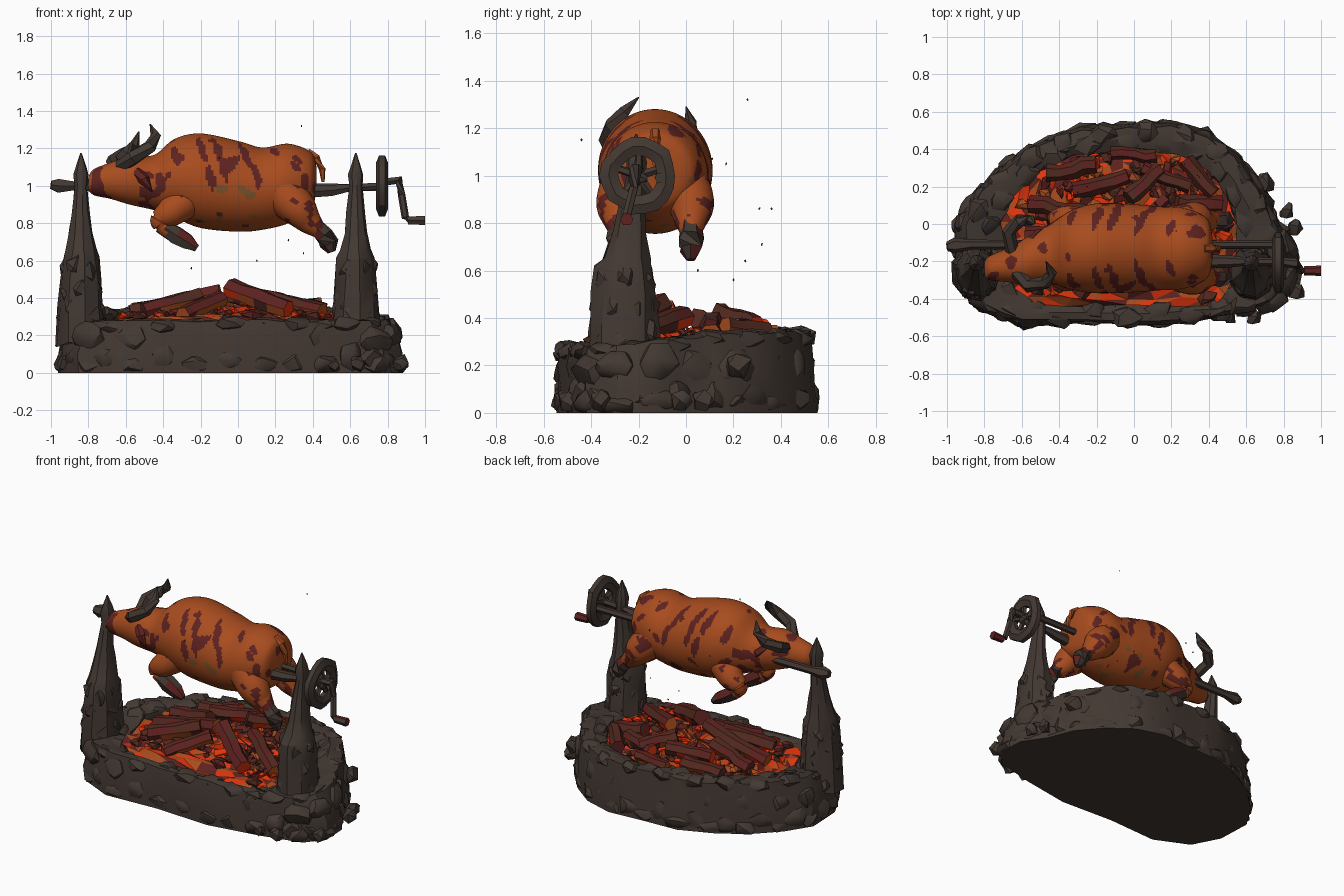
import bpy, bmesh, math, random
from mathutils import Vector, noise

if "Cube" in bpy.data.objects:
    bpy.data.objects.remove(bpy.data.objects["Cube"])

random.seed(11)


def material(name, rgb):
    m = bpy.data.materials.new(name)
    m.diffuse_color = (*rgb, 1)
    m.use_nodes = True
    m.node_tree.nodes["Principled BSDF"].inputs["Base Color"].default_value = m.diffuse_color
    return m


STONE = material("dark stone", (0.056, 0.040, 0.032))
ROAST = material("roasted skin", (0.39, 0.072, 0.013))
CHAR = material("charred red", (0.11, 0.016, 0.014))
EMBER = material("glowing ember", (0.75, 0.035, 0.004))
BARK = material("burnt bark", (0.085, 0.022, 0.014))
OLIVE = material("olive spots", (0.20, 0.085, 0.022))


def finish(name, bm, mats, rule=None, angle=32):
    bmesh.ops.recalc_face_normals(bm, faces=bm.faces)
    if rule:
        for f in bm.faces:
            f.material_index = rule(f)
    mesh = bpy.data.meshes.new(name)
    bm.to_mesh(mesh)
    bm.free()
    for m in mats:
        mesh.materials.append(m)
    mesh.shade_smooth()
    mesh.set_sharp_from_angle(angle=math.radians(angle))
    ob = bpy.data.objects.new(name, mesh)
    bpy.context.collection.objects.link(ob)
    return ob


def loft(bm, rings, closed=False, caps=True):
    vs = [[bm.verts.new(p) for p in r] for r in rings]
    n = len(vs[0])
    for a, b in zip(vs, vs[1:] + (vs[:1] if closed else [])):
        for i in range(n):
            bm.faces.new((a[i], a[(i + 1) % n], b[(i + 1) % n], b[i]))
    if caps and not closed:
        bm.faces.new(vs[0])
        bm.faces.new(vs[-1])


def jit(s):
    return random.uniform(-s, s)


def tube(bm, path, sides=8, jitter=0.0):
    """Path of (x, y, z, radius)."""
    pts = [Vector(p[:3]) for p in path]
    rings = []
    for i, p in enumerate(pts):
        t = (pts[min(i + 1, len(pts) - 1)] - pts[max(i - 1, 0)]).normalized()
        ref = Vector((0, 0, 1)) if abs(t.z) < 0.8 else Vector((0, 1, 0))
        u = t.cross(ref).normalized()
        w = u.cross(t)
        rings.append([p + (u * math.cos(a) + w * math.sin(a)) * path[i][3] * (1 + jit(jitter))
                      for a in (math.tau * k / sides for k in range(sides))])
    loft(bm, rings)


def rock(bm, c, size, count=16, along=Vector((1, 0, 0))):
    """Faceted boulder; size is (along, across, up)."""
    across = Vector((-along.y, along.x, 0))
    verts = []
    for i in range(count):
        h = 1 - 2 * (i + .5) / count
        a = i * 2.4 + jit(.5)
        r = math.sqrt(1 - h * h)
        k = random.uniform(.85, 1.1)
        p = Vector(c) + (along * (r * math.cos(a) * size[0]) + across * (r * math.sin(a) * size[1])) * k
        p.z = max(c[2] + h * size[2] * k, 0.0)
        verts.append(bm.verts.new(p))
    res = bmesh.ops.convex_hull(bm, input=verts)
    bmesh.ops.delete(bm, geom=[v for v in res["geom_interior"] if isinstance(v, bmesh.types.BMVert)],
                     context="VERTS")


def catmull(rows, steps):
    out = []
    for i in range(len(rows) - 1):
        a, b, c, d = (rows[max(i - 1, 0)], rows[i], rows[i + 1], rows[min(i + 2, len(rows) - 1)])
        for s in range(steps):
            t = s / steps
            out.append([0.5 * (2 * q + (r - p) * t + (2 * p - 5 * q + 4 * r - v) * t * t
                               + (3 * q - p - 3 * r + v) * t ** 3) for p, q, r, v in zip(a, b, c, d)])
    return out + [list(rows[-1])]


# Fire pit wall: outer x, y and inner x, y around the ring
PIT = [(-.97, 0, -.70, 0), (-.86, .17, -.66, .12), (-.70, .33, -.54, .25), (-.52, .44, -.40, .33),
       (-.30, .53, -.24, .38), (-.05, .54, -.05, .40), (.20, .56, .16, .39), (.40, .50, .32, .34),
       (.56, .38, .43, .25), (.70, .22, .50, .13), (.77, .04, .54, 0), (.88, -.12, .54, -.14),
       (.89, -.30, .52, -.28), (.79, -.42, .48, -.36), (.50, -.49, .42, -.42), (.15, -.55, .13, -.43),
       (-.25, -.53, -.2, -.43), (-.62, -.55, -.5, -.43), (-.86, -.44, -.62, -.33), (-.96, -.25, -.68, -.17)]
fine = []
for a, b in zip(PIT, PIT[1:] + PIT[:1]):
    fine += [a, tuple((p + q) / 2 for p, q in zip(a, b))]


def rim(y):
    return 0.285 + 0.06 * min(1, max(0, (y + 0.35) / 0.5))


bm = bmesh.new()
rings = []
for ox, oy, ix, iy in fine:
    ring = []
    for f, z in ((.03, 0), (.04, .1), (.12, .2), (.24, rim(oy) - .01), (.6, rim(oy)), (.98, rim(oy) - .03), (1, 0)):
        s = 0.012 if z else 0
        ring.append((ox + (ix - ox) * f + jit(s), oy + (iy - oy) * f + jit(s), z + jit(s)))
    rings.append(ring)
loft(bm, rings, closed=True)
finish("pit_wall", bm, [STONE])

bm = bmesh.new()
bm.faces.new([bm.verts.new((p[0] * .98, p[1] * .98, 0.0)) for p in PIT])
finish("pit_floor", bm, [STONE])

# Big stones set into the wall and flat ones along its rim
bm = bmesh.new()
for i, (ox, oy, ix, iy) in enumerate(fine):
    d = Vector((ix - ox, iy - oy, 0)).normalized()
    nx, px = fine[(i + 1) % 40], fine[i - 1]
    t = Vector((nx[0] - px[0], nx[1] - px[1], 0)).normalized()
    for z, inset in (((.07, .052),) if i % 2 else ((.19, .07), (.04, .05))):
        c = Vector((ox, oy, z + jit(.02))) + d * (inset + jit(.012))
        rock(bm, c, (random.uniform(.075, .11), .062, random.uniform(.07, .095) if z > .05 else .06), 20, t)
    f = .38 if i % 2 else .74
    rock(bm, (ox + (ix - ox) * f, oy + (iy - oy) * f, rim(oy) - .03 + jit(.012)),
         (random.uniform(.075, .10), .065, .045), 14, t)
finish("wall_stones", bm, [STONE], angle=36)

# Loose stones beside the pit
bm = bmesh.new()
for x, y, z, s in ((.51, -.50, .04, .04), (.64, -.50, .05, .05), (.82, .07, .05, .05), (.70, .22, .20, .06),
                   (.86, -.02, .05, .05), (.87, -.36, .05, .05), (.70, -.42, .08, .07)):
    rock(bm, (x, y, z), (s, s, s), 12)
finish("loose_stones", bm, [STONE])

# Two tapering stone posts with pointed tops and stones heaped round the base
POST = [(.15, .14, .155, -.26), (.35, .125, .145, -.26), (.5, .115, .135, -.26), (.61, .105, .125, -.26),
        (.65, .085, .10, -.25), (.75, .064, .075, -.24), (.85, .052, .058, -.23), (1.0, .035, .042, -.21),
        (1.06, .042, .045, -.21), (1.10, .03, .035, -.21), (1.175, .004, .004, -.21)]
for name, px in (("left_post", -.84), ("right_post", .63)):
    bm = bmesh.new()
    loft(bm, [[(px + hx * math.cos(math.tau * k / 9) * random.uniform(.92, 1.08),
                cy + hy * math.sin(math.tau * k / 9) * random.uniform(.92, 1.08), z + (jit(.015) if z < 1 else 0))
               for k in range(9)] for z, hx, hy, cy in POST])
    for row, z in enumerate((.33, .44, .55)):
        for k in range(6):
            a = math.tau * (k + row / 2) / 6
            rock(bm, (px + (.075 - row * .006) * math.cos(a), -.26 + (.095 - row * .006) * math.sin(a), z + jit(.02)),
                 (.06, .06, .075), 14)
    finish(name, bm, [STONE])

# Spit rod, wheel and crank
bm = bmesh.new()
tube(bm, [(-1.0, -.12, 1.005, .025), (-.96, -.115, 1.0, .042), (-.87, -.11, 1.0, .026), (.8, -.11, .99, .022)], 6)
tube(bm, [(.38, -.2, .97, .038), (.5, -.2, .975, .034), (.6, -.2, .99, .022), (.79, -.2, 1.0, .022)], 6)
finish("spit_rod", bm, [STONE])

bm = bmesh.new()
loft(bm, [[(.77 + .032 * math.cos(b), -.2 + (.122 + .045 * math.sin(b)) * math.cos(a) * s,
            1.0 + (.122 + .045 * math.sin(b)) * math.sin(a) * s)
           for b in (math.tau * j / 6 for j in range(6))]
          for a, s in ((math.tau * i / 18, random.uniform(.95, 1.04)) for i in range(18))], closed=True)
for i in range(5):
    a = math.tau * i / 5 + .3
    tube(bm, [(.77, -.2, 1, .02), (.77, -.2 + .11 * math.cos(a), 1 + .11 * math.sin(a), .016)], 5)
rock(bm, (.77, -.2, 1), (.035, .045, .045))
finish("spit_wheel", bm, [STONE])

bm = bmesh.new()
tube(bm, [(.78, -.2, 1.02, .022), (.86, -.21, 1.03, .028), (.875, -.22, .95, .02), (.895, -.25, .83, .02),
          (.92, -.25, .815, .02)], 6)
finish("crank_arm", bm, [STONE])
bm = bmesh.new()
tube(bm, [(.91, -.25, .815, .024), (1.0, -.25, .815, .028)], 6)
finish("crank_grip", bm, [CHAR, STONE], lambda f: 1 if f.normal.y < -.6 else 0)

# Roast body with head: x, centre y, bottom z, top z, half width
BODY = [(.42, -.13, .99, 1.1, .06), (.39, -.13, .87, 1.18, .16), (.27, -.13, .80, 1.225, .215),
        (.13, -.13, .765, 1.205, .225), (0, -.13, .755, 1.24, .235), (-.2, -.13, .775, 1.28, .24),
        (-.34, -.14, .83, 1.25, .21), (-.45, -.16, .87, 1.165, .16), (-.58, -.2, .90, 1.16, .125),
        (-.68, -.22, .93, 1.125, .09), (-.77, -.235, .95, 1.09, .065), (-.8, -.24, .98, 1.05, .04)]
# Grill marks: x at the spine, slant, start and end angle from the spine
MARKS = [(-.36, .03, .55, 1.1), (-.23, .05, .35, 1.05), (-.21, .045, 1.1, 1.7), (-.15, .06, .3, 1.5),
         (-.02, .08, .25, 1.2), (.05, .035, 1.0, 1.65), (.16, .07, .3, .75), (.20, .10, .9, 1.2), (.33, .02, 1.2, 1.7)]


def skin(f):
    c = f.calc_center_median()
    t = abs(math.atan2(c.y + .13, c.z - 1.0))
    wob = noise.noise(c * 18) * .014
    for x, s, a, b in MARKS:
        if a < t < b and abs(c.x + wob - x - s * t) < .024 * math.sin(math.pi * (t - a) / (b - a)) ** .5:
            return 1
    if -.53 < c.x < -.38 and c.z < 1.08 and noise.noise(c * 16) > -.02:
        return 1
    if noise.noise(c * 10 + Vector((3, 1, 5))) > (.30 if c.x < -.42 else .46):
        return 1
    if c.z < 1.0 and c.x > -.2 and noise.noise(c * 12) > .36:
        return 2
    return 0


bm = bmesh.new()
loft(bm, [[(x, cy + w * math.sin(a), (lo + hi) / 2 + (hi - lo) / 2 * math.cos(a))
           for a in (math.tau * k / 110 for k in range(110))] for x, cy, lo, hi, w in catmull(BODY, 14)])
finish("roast_body", bm, [ROAST, CHAR, OLIVE], skin, 40)


def leg_skin(f):
    return 1 if noise.noise(f.calc_center_median() * 14) > .25 else 0


# Legs and hooves on both sides
for side, s in (("near", -1), ("far", 1)):
    y = -.13 + s * .15
    for name, path, hoof in (
            ("front", [(-.27, y - s * .04, .93, .10), (-.36, y, .86, .08), (-.42, y, .81, .05), (-.37, y, .755, .04)],
             [(-.39, y, .775, .045), (-.33, y, .735, .05), (-.27, y, .70, .045), (-.22, y, .665, .02)]),
            ("rear", [(.24, y - s * .04, .96, .12), (.32, y, .88, .10), (.38, y, .81, .07), (.44, y, .755, .04)],
             [(.41, y, .785, .045), (.46, y, .735, .052), (.485, y, .69, .05), (.50, y, .645, .02)])):
        bm = bmesh.new()
        tube(bm, catmull(path, 8), 24)
        finish(f"{side}_{name}_leg", bm, [ROAST, CHAR], leg_skin, 40)
        bm = bmesh.new()
        tube(bm, hoof, 6, .15)
        finish(f"{side}_{name}_hoof", bm, [STONE, CHAR], lambda f: random.choice((0, 0, 1)))

# Horns, brows, ears, nose and tail
for name, path, mat in (
        ("near_horn", [(-.63, -.26, 1.10, .035), (-.56, -.33, 1.15, .04), (-.47, -.31, 1.21, .035),
                       (-.44, -.26, 1.27, .028), (-.47, -.20, 1.33, .003)], STONE),
        ("far_horn", [(-.65, -.15, 1.08, .035), (-.67, -.04, 1.13, .038), (-.61, .02, 1.17, .036),
                      (-.55, .02, 1.22, .028), (-.53, 0, 1.29, .003)], STONE),
        ("nose", [(-.77, -.235, 1.0, .045), (-.81, -.24, 1.01, .035)], STONE),
        ("near_ear", [(-.54, -.29, 1.07, .035), (-.50, -.33, 1.03, .03), (-.46, -.34, .97, .005)], CHAR),
        ("far_ear", [(-.54, -.1, 1.08, .035), (-.50, -.05, 1.04, .03), (-.46, -.03, .98, .005)], CHAR),
        ("tail", [(.37, -.13, 1.18, .025), (.42, -.13, 1.15, .022), (.45, -.13, 1.09, .018),
                  (.455, -.13, 1.02, .008)], ROAST)):
    bm = bmesh.new()
    tube(bm, path, 6)
    finish(name, bm, [mat])

# Ember bed: a bumpy dome inside the wall
bm = bmesh.new()
loft(bm, [[(-.08 + (ix + .08) * f + jit(.012), iy * f + jit(.012), .275 + .07 * (1 - f) + jit(.022))
           for _, _, ix, iy in fine] for f in (1.02, .93, .84, .74, .64, .53, .42, .3, .15, .02)], caps=False)
bmesh.ops.triangulate(bm, faces=bm.faces)
finish("ember_bed", bm, [EMBER, ROAST, CHAR], lambda f: random.choice((0, 0, 0, 1, 1, 2, 2)), 10)

# Coals scattered over the bed
for name, mat, count in (("dark_coals", BARK, 60), ("red_coals", CHAR, 45), ("orange_coals", ROAST, 30),
                         ("glowing_coals", EMBER, 30)):
    bm = bmesh.new()
    for _ in range(count):
        _, _, ix, iy = random.choice(fine)
        f = random.uniform(.35, .94)
        s = random.uniform(.022, .042)
        a = jit(3)
        rock(bm, (-.08 + (ix + .08) * f, iy * f, .30 + .05 * (1 - f)), (s * 1.5, s, s * .8), 9,
             Vector((math.cos(a), math.sin(a), 0)))
    finish(name, bm, [mat], angle=15)

# Burning logs: start, end and radius
LOGS = [(-.58, -.05, .32, -.1, -.08, .43, .045), (-.05, -.10, .455, .27, -.32, .34, .055),
        (-.46, .27, .33, -.2, .32, .36, .045), (-.32, .18, .37, -.03, .25, .39, .045),
        (-.04, .13, .42, .14, .30, .37, .045), (.05, .29, .36, .30, .20, .36, .04), (.22, .12, .38, .47, .10, .33, .05),
        (.27, .33, .34, .43, .17, .36, .045), (-.5, -.24, .33, -.2, -.10, .41, .05), (-.3, -.37, .31, -.08, -.16, .40, .045),
        (.45, -.24, .33, .12, .0, .41, .045), (-.55, .10, .33, -.25, .06, .40, .045), (-.12, .38, .33, .12, .36, .34, .035)]
bm = bmesh.new()
for ax, ay, az, bx, by, bz, r in LOGS:
    tube(bm, [(ax + (bx - ax) * t + jit(.01), ay + (by - ay) * t + jit(.01), az + (bz - az) * t, r)
              for t in (0, .25, .5, .75, 1)], 6, .15)
finish("burning_logs", bm, [BARK, CHAR, ROAST, EMBER],
       lambda f: random.choice((0, 0, 1, 1)) if f.normal.z > .25 else random.choice((0, 1, 2, 2, 3)), 25)

# Tiny floating sparks
bm = bmesh.new()
for x, y, z in ((.34, .26, 1.32), (-.1, -.44, 1.15), (.2, .11, 1.07), (-.3, .17, 1.05), (.05, .31, .86),
                (-.2, .36, .86), (.35, .25, .64), (.1, .05, .6), (-.25, .2, .56), (.27, .32, .71)):
    rock(bm, (x, y, z), (.005, .005, .008), 6)
finish("sparks", bm, [CHAR])
